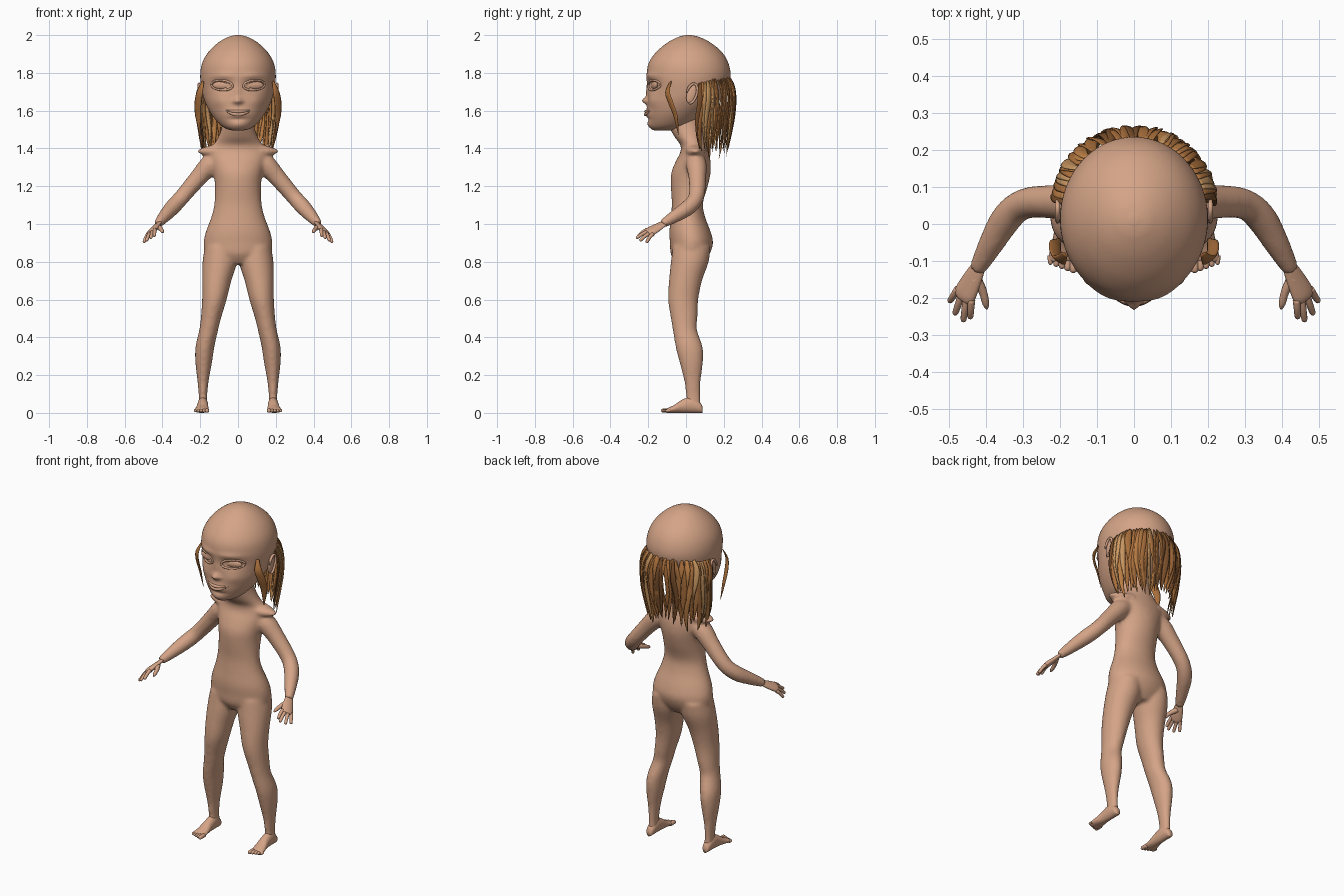
import bpy, bmesh, math, random
from mathutils import Vector as V

random.seed(4)
cube = bpy.data.objects.get("Cube")
if cube:
    bpy.data.objects.remove(cube)


def material(name, rgb):
    m = bpy.data.materials.new(name)
    m.use_nodes = True
    m.diffuse_color = (*rgb, 1)
    m.node_tree.nodes["Principled BSDF"].inputs["Base Color"].default_value = (*rgb, 1)
    return m


SKIN = [material("skin", (0.66, 0.37, 0.24))]
HAIR = [material("chestnut hair", (0.40, 0.16, 0.045)),
        material("dark brown hair", (0.20, 0.08, 0.025)),
        material("copper hair", (0.50, 0.21, 0.06)),
        material("light tan hair", (0.58, 0.31, 0.12))]


def smooth_path(rings, steps):
    """Catmull-Rom through rings of (centre, side axis, depth axis)."""
    out, n = [], len(rings)
    for i in range(n - 1):
        p = [rings[max(0, min(n - 1, i + k))] for k in (-1, 0, 1, 2)]
        for s in range(steps):
            t = s / steps
            out.append([b + (c - a) * (t / 2) + (2 * a - 5 * b + 4 * c - d) * (t * t / 2)
                        + (3 * b - a - 3 * c + d) * (t ** 3 / 2) for a, b, c, d in zip(*p)])
    return out + [rings[-1]]


def loft(bm, rings, segs=20, steps=4, mirror=False, mat=0):
    path = smooth_path(rings, steps)
    for sign in ((1, -1) if mirror else (1,)):
        loops = []
        for c, u, w in path:
            loop = []
            for k in range(segs):
                a = math.tau * k / segs
                p = c + u * math.cos(a) + w * math.sin(a)
                loop.append(bm.verts.new((p.x * sign, p.y, p.z)))
            loops.append(loop)
        faces = [bm.faces.new((a[k], a[(k + 1) % segs], b[(k + 1) % segs], b[k]))
                 for a, b in zip(loops, loops[1:]) for k in range(segs)]
        faces += [bm.faces.new(loops[0]), bm.faces.new(loops[-1])]
        for f in faces:
            f.smooth, f.material_index = True, mat


def level(z, x0, x1, y0, y1):
    """Horizontal elliptical ring from its extents."""
    return (V(((x0 + x1) / 2, (y0 + y1) / 2, z)), V(((x1 - x0) / 2, 0, 0)), V((0, (y1 - y0) / 2, 0)))


def tube(points, radii, side=(0, 1, 0), flat=1.0):
    """Rings square to a path; flat scales the thickness."""
    pts, rings = [V(p) for p in points], []
    for i, p in enumerate(pts):
        t = (pts[min(i + 1, len(pts) - 1)] - pts[max(i - 1, 0)]).normalized()
        u = V(side) - t * t.dot(V(side))
        u.normalize()
        rings.append((p, u * radii[i], t.cross(u) * radii[i] * flat))
    return rings


def finish(bm, name, mats):
    bmesh.ops.recalc_face_normals(bm, faces=bm.faces)
    me = bpy.data.meshes.new(name)
    bm.to_mesh(me)
    bm.free()
    for m in mats:
        me.materials.append(m)
    ob = bpy.data.objects.new(name, me)
    bpy.context.collection.objects.link(ob)
    return ob


# Body: plain doll torso, legs and arms, fused into one smooth skin
bm = bmesh.new()
torso = [(.79, .10, -.05, .09), (.84, .17, -.08, .125), (.90, .182, -.085, .143), (.96, .17, -.088, .13),
         (1.04, .14, -.08, .10), (1.11, .125, -.075, .09), (1.20, .122, -.08, .115), (1.27, .13, -.078, .13),
         (1.33, .145, -.055, .13), (1.38, .155, -.03, .12), (1.42, .13, -.03, .11), (1.46, .105, -.06, .10),
         (1.52, .085, -.09, .09), (1.58, .08, -.09, .09)]
loft(bm, [level(z, -w, w, a, b) for z, w, a, b in torso], 40)
legs = [(.88, .01, .175, -.07, .13), (.80, .005, .188, -.08, .12), (.70, .035, .19, -.09, .085),
        (.60, .06, .19, -.095, .065), (.50, .09, .197, -.08, .06), (.44, .105, .205, -.07, .058),
        (.35, .125, .225, -.055, .088), (.27, .137, .226, -.035, .09), (.17, .155, .215, -.01, .078),
        (.09, .163, .208, 0, .076), (.03, .16, .21, 0, .08)]
loft(bm, [level(*r) for r in legs], 28, mirror=True)
loft(bm, tube([(.10, .05, 1.34), (.15, .055, 1.31), (.21, .06, 1.245), (.295, .055, 1.145), (.345, .015, 1.09),
               (.39, -.06, 1.04), (.425, -.125, 1.0)], [.05, .055, .047, .042, .042, .034, .023]),
     mirror=True)
loft(bm, tube([(.09, .05, 1.39), (.16, .05, 1.385), (.213, .05, 1.385)], [.06, .045, .014], flat=.6), mirror=True)
body = finish(bm, "body", SKIN)
fuse = body.modifiers.new("fuse", 'REMESH')
fuse.mode, fuse.voxel_size, fuse.use_smooth_shade = 'VOXEL', .01, True
relax = body.modifiers.new("relax", 'SMOOTH')
relax.factor, relax.iterations = .5, 6

# Hands: flattened palm with four fingers and a thumb
bm = bmesh.new()
across = V((.70, .57, -.44)).normalized()
loft(bm, tube([(.418, -.112, 1.006), (.44, -.155, .98), (.457, -.19, .96), (.463, -.203, .953)],
              [.021, .03, .034, .026], across, .45), mirror=True)
tips = [(.443, -.255, .935), (.462, -.264, .925), (.485, -.245, .911), (.499, -.21, .902)]
for k, tip in enumerate(tips):
    base = V((.458, -.19, .959)) + across * (k - 1.5) * .017
    middle = base.lerp(V(tip), .5) + V((0, 0, .004))
    loft(bm, tube([base, middle, base.lerp(V(tip), .92), tip], [.011, .0095, .008, .003], across), 10, 3, True)
loft(bm, tube([(.43, -.145, .988), (.41, -.18, .975), (.401, -.215, .962), (.398, -.23, .955)],
              [.016, .012, .0095, .003], across), 10, 3, True)
finish(bm, "hands", SKIN)

# Feet: wedge lofted from heel to ball, with five toes
bm = bmesh.new()
foot = [(.088, .186, .012, .03), (.075, .186, .022, .055), (.03, .186, .027, .085), (-.02, .187, .029, .07),
        (-.06, .19, .035, .043), (-.095, .193, .039, .026), (-.103, .194, .034, .018)]
loft(bm, [(V((x, y, h / 2)), V((w, 0, 0)), V((0, 0, h / 2))) for y, x, w, h in foot], mirror=True)
for k in range(5):
    x, r = .164 + k * .0155, .0115 - k * .001
    end = -.132 + .0055 * k
    loft(bm, tube([(x, -.085, .012), (x, end + .015, .012), (x, end + .004, .011), (x, end, .010)],
                  [r, r, r * .8, r * .3], (1, 0, 0)), 10, 3, True)
finish(bm, "feet", SKIN)

# Head: lofted skull and jaw, with the features pushed in and out
skull = [(1.495, .03, -.165, -.06), (1.505, .065, -.185, -.01), (1.53, .10, -.197, .04), (1.58, .14, -.205, .10),
         (1.64, .172, -.205, .165), (1.70, .19, -.203, .21), (1.78, .20, -.208, .235), (1.85, .19, -.198, .225),
         (1.91, .157, -.158, .19), (1.96, .105, -.098, .13), (1.99, .052, -.04, .07), (2.0, .012, .0, .024)]
BUMPS = [(.085, 1.735, .055, .028, .016), (.08, 1.785, .06, .016, -.007), (0, 1.70, .014, .04, -.008),
         (0, 1.653, .017, .018, -.026), (.02, 1.648, .010, .010, -.008), (.10, 1.65, .04, .035, -.008),
         (0, 1.585, .05, .022, -.010), (0, 1.555, .045, .010, .006), (0, 1.525, .04, .018, -.007)]


def relief(x, z):
    return sum(d * math.exp(-((abs(x) - cx) / rx) ** 2 - ((z - cz) / rz) ** 2) for cx, cz, rx, rz, d in BUMPS)


def face_y(x, z):
    """Depth of the face surface at a given x and z."""
    for a, b in zip(skull, skull[1:]):
        if a[0] <= z <= b[0]:
            t = (z - a[0]) / (b[0] - a[0])
            w, f, r = (p + (q - p) * t for p, q in zip(a[1:], b[1:]))
            return (f + r) / 2 - (r - f) / 2 * math.sqrt(max(0, 1 - (x / w) ** 2)) + relief(x, z)


bm = bmesh.new()
loft(bm, [level(z, -w, w, a, b) for z, w, a, b in skull], 96, 10)
for v in bm.verts:
    if v.co.y < -.05:
        v.co.y += relief(v.co.x, v.co.z)
finish(bm, "head", SKIN)

# Eyes and the rims of the lids
bm = bmesh.new()
ex, ez = .085, 1.735
ey = face_y(ex, ez)
loft(bm, [(V((ex + .05 * math.sin(a), ey + .28 * .05 * math.sin(a), ez)),
           V((0, .012 * math.cos(a), 0)), V((0, 0, .021 * math.cos(a))))
          for a in (math.pi * (k / 8 - .5) * .98 for k in range(9))], 16, 2, True)
finish(bm, "eyes", SKIN)
bm = bmesh.new()
lid = []
for k in range(17):
    a = math.tau * k / 16
    x, z = ex + .056 * math.cos(a), ez + .026 * math.sin(a) + .004 * math.cos(a)
    lid.append((x, face_y(x, z) - .001, z))
loft(bm, tube(lid, [.006] * 17), 8, 2, True)
finish(bm, "eyelids", SKIN)

# Lips
bm = bmesh.new()
for drop, r in ((.007, .008), (-.008, .009)):
    line = []
    for k in range(-6, 7):
        x = k * .0115
        z = 1.588 + 3 * x * x + drop * (1 - (k / 6) ** 2)
        line.append((x, face_y(x, z) + .001, z))
    loft(bm, tube(line, [r * (1.05 - (k / 6) ** 2) + .001 for k in range(-6, 7)], flat=.9), 10, 2)
finish(bm, "lips", SKIN)

# Ears: a thin shell with a raised rim
bm = bmesh.new()
loft(bm, [(V((.198, .03 + .012 * math.sin(a), 1.69 + .052 * math.sin(a))),
           V((.010 * math.cos(a), 0, 0)), V((0, .027 * math.cos(a), 0)))
          for a in (math.pi * (k / 8 - .5) * .97 for k in range(9))], 14, 2, True)
rim = [(.207, .03 + .028 * math.cos(a) + .012 * math.sin(a), 1.69 + .052 * math.sin(a))
       for a in (math.radians(-100 + 25 * k) for k in range(12))]
loft(bm, tube(rim, [.003] + [.007] * 10 + [.003], (1, 0, 0)), 8, 2, True)
finish(bm, "ears", SKIN)

# Back hair: overlapping flat locks hanging round the back of the head
bm = bmesh.new()
COUNT = 40
FALL = [(0, .95, .5), (.12, 1.05, 1), (.30, 1.10, 1), (.55, 1.07, .95), (.8, .99, .7), (1, .93, .1)]
for k in range(COUNT):
    a = math.radians(6 + 168 * k / (COUNT - 1))
    top = 1.745 + .03 * math.sin(a) + random.uniform(-.006, .006)
    length = random.uniform(.34, .42)
    sway, phase = random.uniform(.005, .014), random.uniform(0, 6)
    turn = a + math.radians(random.uniform(20, 40)) * (1 if a < math.pi / 2 else -1)
    width = V((-math.sin(turn), math.cos(turn), 0))
    pts = []
    for t, r, _ in FALL:
        b = a + sway * math.sin(phase + 6 * t) / .2
        pts.append((.198 * r * math.cos(b), .05 + .19 * r * math.sin(b), top - length * t))
    loft(bm, tube(pts, [.018 * w for _, _, w in FALL], width, .28), 8, 3,
         mat=random.choice((0, 0, 0, 1, 2, 2, 3)))
finish(bm, "back_hair", HAIR)

# Side locks in front of the ears
bm = bmesh.new()
lock = [(.186, -.08, 1.755), (.202, -.098, 1.70), (.212, -.08, 1.64), (.212, -.055, 1.57), (.20, -.04, 1.47)]
loft(bm, tube(lock, [.008, .02, .022, .018, .002], (.8, .6, 0), .3), 8, 4, True)
finish(bm, "side_locks", HAIR)
